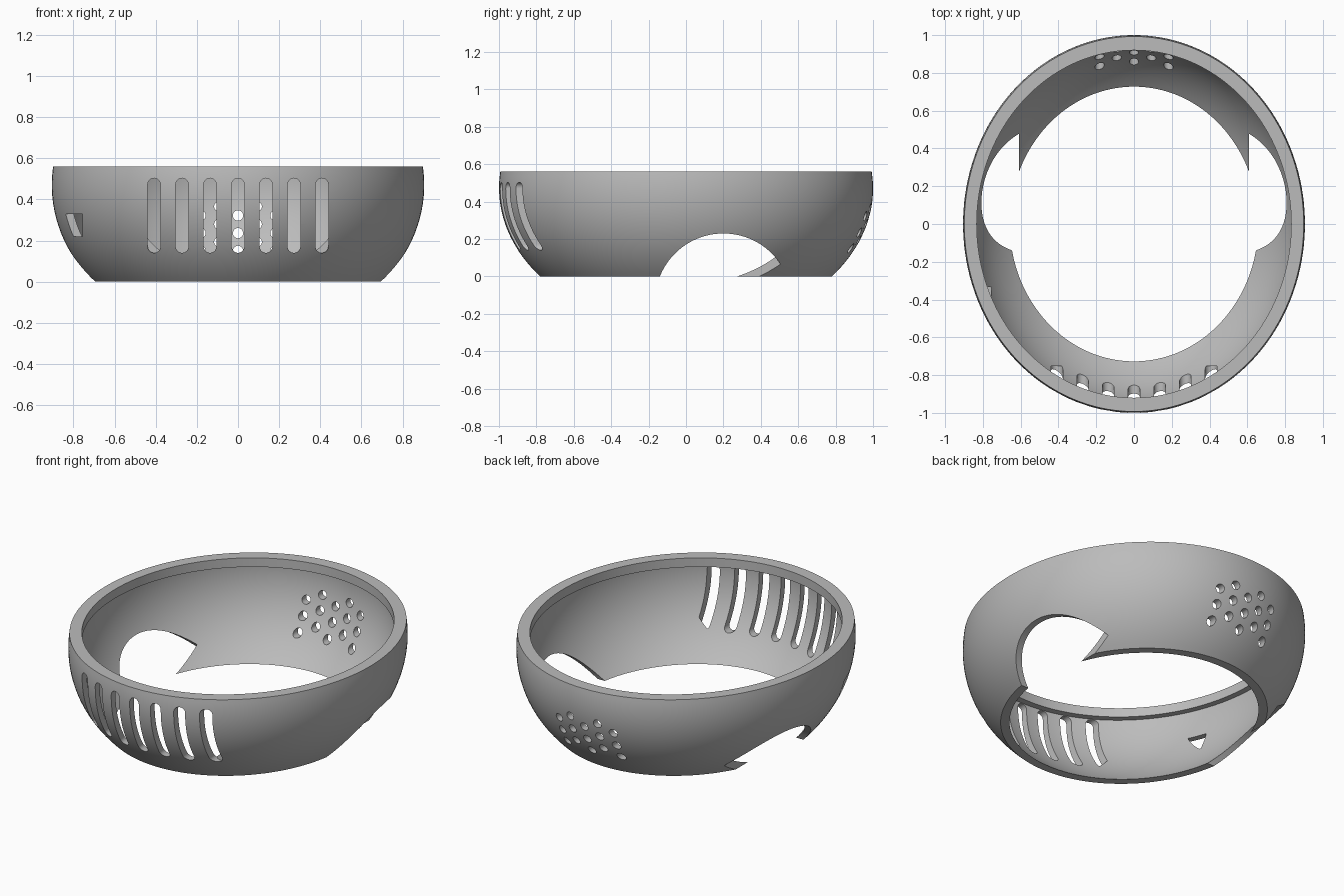
import bpy, bmesh
from math import sin, cos, pi, sqrt, radians
from mathutils import Vector

cube = bpy.data.objects.get("Cube")
if cube:
    bpy.data.objects.remove(cube, do_unlink=True)

RX, RZ, MID, TOP = 0.905, 0.75, 0.47, 0.56   # ellipsoid shape (y radius is 1)
INNER, LIP, LIP_Z = 0.96, 0.92, 0.505        # shell and lip scale
SEG, STEPS = 160, 24

grey = bpy.data.materials.new("plain grey")
grey.use_nodes = True
grey.diffuse_color = (0.5, 0.5, 0.5, 1)
grey.node_tree.nodes["Principled BSDF"].inputs["Base Color"].default_value = (0.5, 0.5, 0.5, 1)


def make_object(name, bm):
    bmesh.ops.recalc_face_normals(bm, faces=bm.faces)
    mesh = bpy.data.meshes.new(name)
    bm.to_mesh(mesh)
    bm.free()
    obj = bpy.data.objects.new(name, mesh)
    bpy.context.collection.objects.link(obj)
    return obj


def radius(z, scale):
    return sqrt(scale ** 2 - ((z - MID) / RZ) ** 2)


def prism(bm, outline, axis, start, end):
    """Extrude an outline along x or y; outline pairs are (other axis, z)."""
    def place(u, z, d):
        return (d, u, z) if axis == "x" else (u, d, z)
    a = [bm.verts.new(place(u, z, start)) for u, z in outline]
    b = [bm.verts.new(place(u, z, end)) for u, z in outline]
    bm.faces.new(a)
    bm.faces.new(b[::-1])
    for i in range(len(a)):
        j = (i + 1) % len(a)
        bm.faces.new((a[i], b[i], b[j], a[j]))


def arc(u, z, r, n, start=0.0, sweep=2 * pi, closed=True):
    count = n if closed else n + 1
    return [(u + r * cos(start + sweep * i / n), z + r * sin(start + sweep * i / n))
            for i in range(count)]


# Shell: closed profile swept round an ellipse, with an inward lip at the rim
profile = [(radius(TOP * i / STEPS, 1), TOP * i / STEPS) for i in range(STEPS + 1)]
profile += [(LIP, TOP), (LIP, LIP_Z)]
profile += [(radius(LIP_Z * i / STEPS, INNER), LIP_Z * i / STEPS)
            for i in range(STEPS, -1, -1)]
bm = bmesh.new()
rings = []
for s in range(SEG):
    t = 2 * pi * s / SEG
    rings.append([bm.verts.new((RX * r * cos(t), r * sin(t), z)) for r, z in profile])
for s in range(SEG):
    p, q = rings[s], rings[(s + 1) % SEG]
    for i in range(len(profile)):
        j = (i + 1) % len(profile)
        bm.faces.new((p[i], q[i], q[j], p[j]))
shell = make_object("shell", bm)
shell.data.materials.append(grey)

cut = bmesh.new()
# Side arches
for start, end in ((0.61, 1.2), (-1.2, -0.61)):
    prism(cut, arc(0.2, -0.136, 0.366, 96), "x", start, end)
# Front vent slots with round ends
for i in range(-3, 4):
    x, r = i * 0.136, 0.031
    slot = arc(x, 0.503 - r, r, 12, 0, pi, False) + arc(x, 0.14 + r, r, 12, pi, pi, False)
    prism(cut, slot, "y", -1.2, -0.752)
# Back holes in staggered columns
for i in range(-2, 3):
    for row in range(3):
        z = 0.15 + 0.086 * row + (0.043 if i % 2 else 0)
        prism(cut, arc(i * 0.091, z, 0.025, 24), "y", 0.6, 1.2)
# Small square port on the right of the front
prism(cut, [(-0.835, 0.22), (-0.755, 0.22), (-0.755, 0.33), (-0.835, 0.33)], "y", -1.2, -0.33)
cutter = make_object("opening_cutter", cut)
cutter.hide_render = True

mod = shell.modifiers.new("openings", "BOOLEAN")
mod.operation = "DIFFERENCE"
mod.solver = "EXACT"
mod.object = cutter
bpy.ops.object.select_all(action="DESELECT")
bpy.context.view_layer.objects.active = shell
shell.select_set(True)
bpy.ops.object.modifier_apply(modifier=mod.name)
bpy.data.objects.remove(cutter, do_unlink=True)
bpy.ops.object.shade_smooth_by_angle(angle=radians(30))
